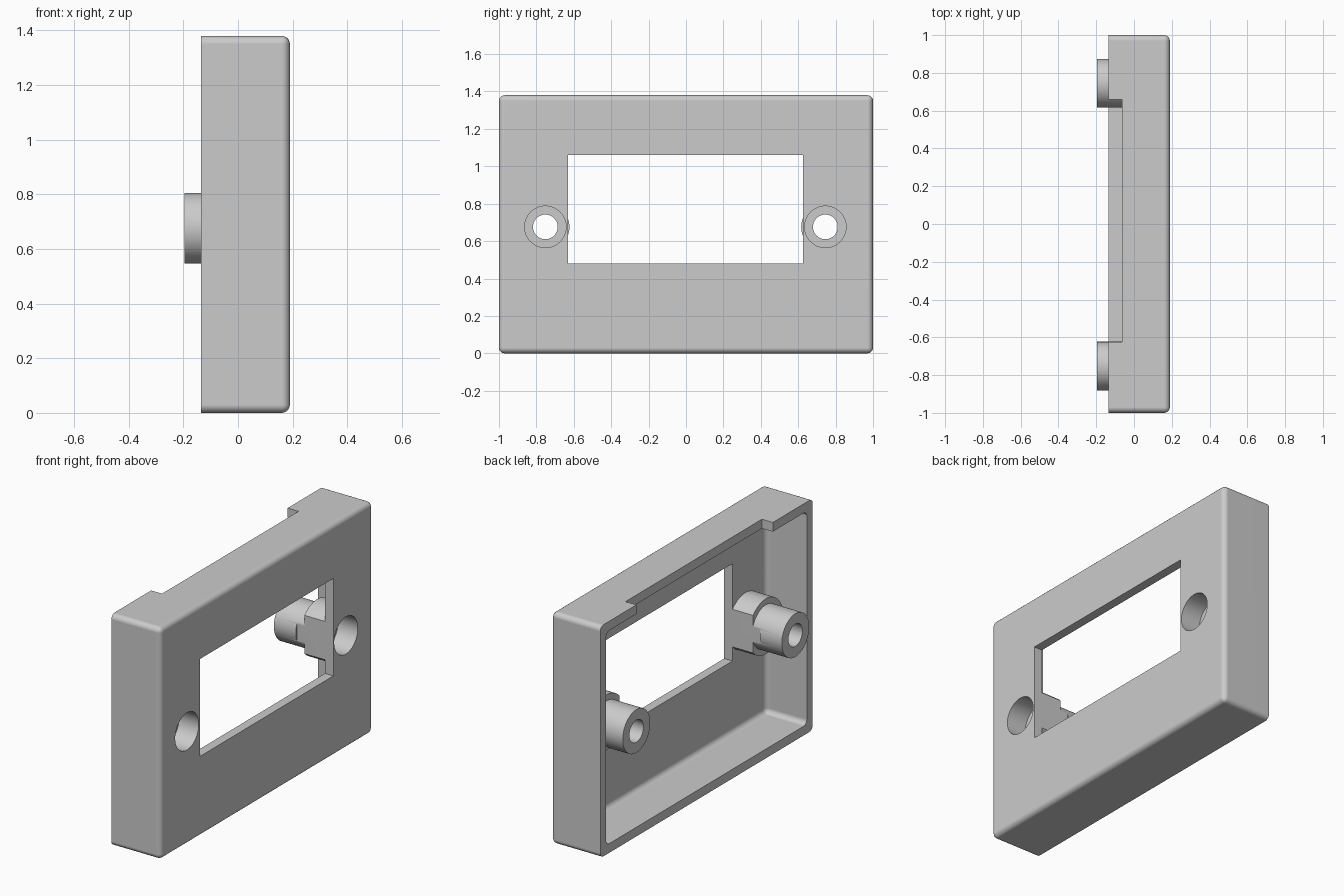
import bpy, bmesh, math
from mathutils import Matrix, Vector

cube = bpy.data.objects.get("Cube")
if cube:
    bpy.data.objects.remove(cube, do_unlink=True)

# Main sizes
BACK, FRONT, HEIGHT, WALL = -0.135, 0.19, 1.38, 0.055
BOSS_Z = 0.676
BOSS_Y = (-0.752, 0.745)

grey = bpy.data.materials.new("plain grey")
grey.use_nodes = True
grey.diffuse_color = (0.6, 0.6, 0.6, 1)
grey.node_tree.nodes["Principled BSDF"].inputs["Base Color"].default_value = (0.6, 0.6, 0.6, 1)


def finish(name, bm):
    bmesh.ops.recalc_face_normals(bm, faces=bm.faces)
    mesh = bpy.data.meshes.new(name)
    bm.to_mesh(mesh)
    bm.free()
    mesh.materials.append(grey)
    ob = bpy.data.objects.new(name, mesh)
    bpy.context.collection.objects.link(ob)
    return ob


def box(name, lo, hi, radius=0):
    """Box between two corners; rounds every edge except those of the back face."""
    lo, hi = Vector(lo), Vector(hi)
    bm = bmesh.new()
    bmesh.ops.create_cube(bm, size=1)
    for v in bm.verts:
        v.co = (lo + hi) / 2 + v.co * (hi - lo)
    if radius:
        edges = [e for e in bm.edges if any(v.co.x > lo.x + 1e-4 for v in e.verts)]
        bmesh.ops.bevel(bm, geom=edges, offset=radius, segments=5,
                        profile=0.5, affect='EDGES')
    return finish(name, bm)


def rod(name, y, x0, x1, radius):
    """Cylinder along x at a screw position."""
    bm = bmesh.new()
    place = Matrix.Translation(((x0 + x1) / 2, y, BOSS_Z)) @ Matrix.Rotation(math.pi / 2, 4, 'Y')
    bmesh.ops.create_cone(bm, cap_ends=True, segments=64, radius1=radius,
                          radius2=radius, depth=x1 - x0, matrix=place)
    return finish(name, bm)


def combine(target, tool, operation):
    mod = target.modifiers.new(operation.title(), 'BOOLEAN')
    mod.operation = operation
    mod.solver = 'EXACT'
    mod.object = tool
    bpy.context.view_layer.objects.active = target
    bpy.ops.object.modifier_apply(modifier=mod.name)
    bpy.data.objects.remove(tool, do_unlink=True)


# Hollow case, open at the back
cover = box("cover", (BACK, -1, 0), (FRONT, 1, HEIGHT), 0.03)
combine(cover, box("hollow", (BACK - 0.1, WALL - 1, WALL),
                   (FRONT - WALL, 1 - WALL, HEIGHT - WALL), 0.03), 'DIFFERENCE')

# Notch in the rear edge of the top wall
combine(cover, box("notch", (BACK - 0.1, -0.625, HEIGHT - 0.1),
                   (-0.063, 0.66, HEIGHT + 0.1)), 'DIFFERENCE')

# Stepped screw bosses
for y in BOSS_Y:
    combine(cover, rod("boss_base", y, 0.0, 0.16, 0.165), 'UNION')
    combine(cover, rod("boss_post", y, -0.195, 0.15, 0.129), 'UNION')

# Display window, which also trims the bosses
combine(cover, box("window", (-0.05, -0.631, 0.48), (0.3, 0.626, 1.06)), 'DIFFERENCE')

# Counterbored screw holes
for y in BOSS_Y:
    combine(cover, rod("counterbore", y, 0.06, 0.3, 0.111), 'DIFFERENCE')
    combine(cover, rod("screw_hole", y, -0.3, 0.2, 0.066), 'DIFFERENCE')

# Smooth the rounds and keep the flats flat
bpy.ops.object.select_all(action='DESELECT')
cover.select_set(True)
bpy.context.view_layer.objects.active = cover
bpy.ops.object.shade_smooth_by_angle(angle=math.radians(30))
weighted = cover.modifiers.new("Weighted Normals", 'WEIGHTED_NORMAL')
weighted.keep_sharp = True
